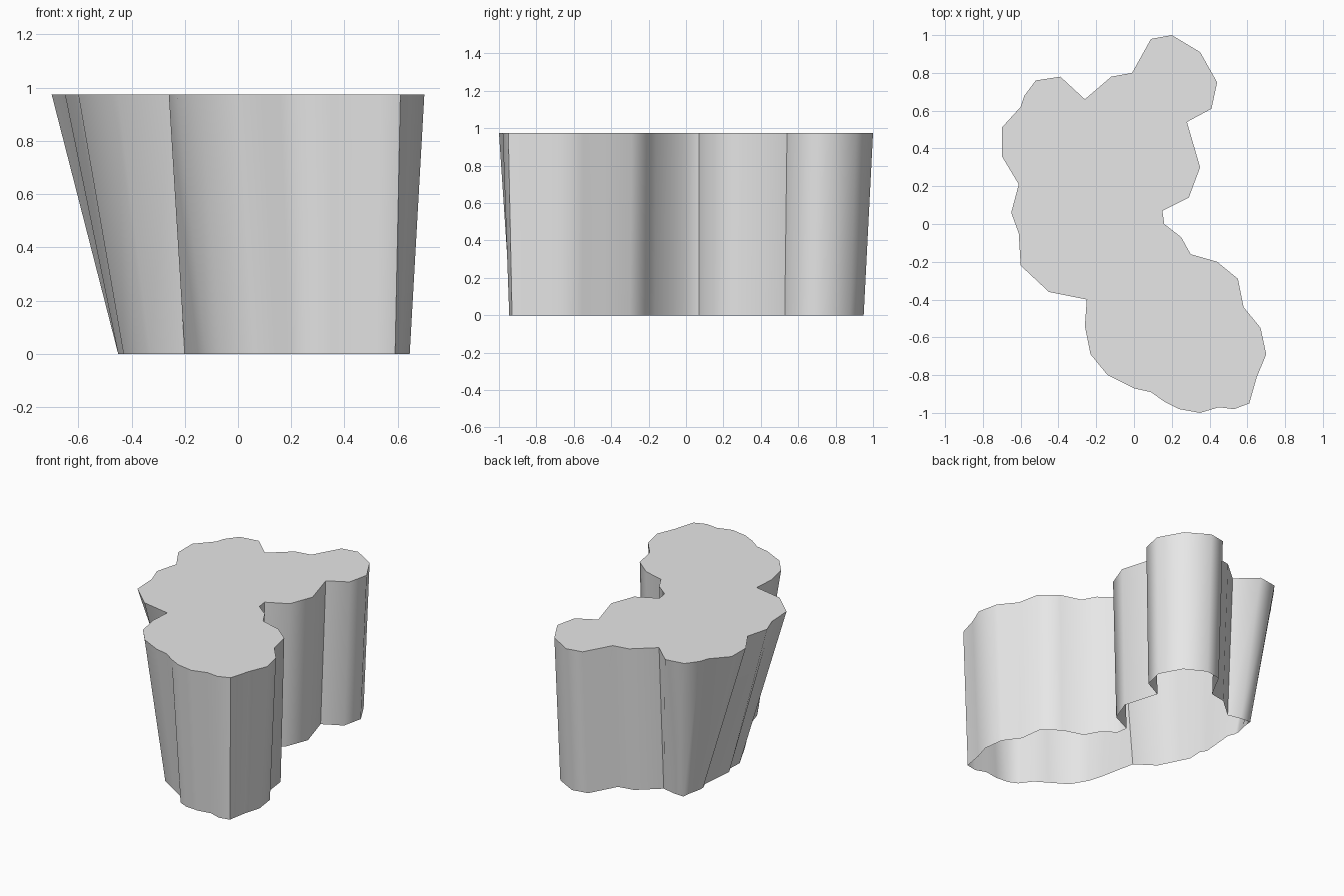
import bpy
import bmesh
from math import radians
from mathutils import Vector

cube = bpy.data.objects.get("Cube")
if cube:
    bpy.data.objects.remove(cube, do_unlink=True)

HEIGHT = 0.975

# Rim outline of the plateau, clockwise from the left front
RIM = [
    (-.6, -.22), (-.61, -.05), (-.65, .06), (-.61, .21), (-.7, .36), (-.7, .51),
    (-.6, .62), (-.58, .68), (-.52, .76), (-.39, .78), (-.26, .66), (-.12, .78),
    (-.01, .8), (.09, .98), (.2, 1), (.35, .91), (.44, .75), (.41, .61),
    (.28, .54), (.35, .3), (.29, .14), (.15, .07), (.16, 0), (.25, -.07),
    (.3, -.16), (.44, -.2), (.55, -.29), (.58, -.44), (.67, -.55), (.7, -.69),
    (.65, -.81), (.61, -.95), (.53, -.98), (.45, -.97), (.35, -1), (.24, -.98),
    (.16, -.94), (.09, -.89), (0, -.87), (-.14, -.8), (-.23, -.69), (-.26, -.54),
    (-.25, -.4), (-.45, -.36),
]

# Inward shift of the foot at some rim points; the points between are blended
LEAN = {
    0: (.17, .26), 2: (.2, .12), 3: (.18, .2), 4: (.25, .1), 5: (.25, -.02),
    6: (.16, -.08), 7: (.15, -.1), 9: (.04, -.15), 10: (0, -.05),
    14: (-.01, -.05), 16: (-.03, -.02), 21: (-.03, 0), 26: (-.02, -.01),
    29: (-.055, 0), 31: (-.02, .02), 34: (0, .065), 36: (.04, .04),
    38: (.06, .1), 40: (.11, .1), 41: (.11, .05), 42: (.05, .15), 43: (.12, .2),
}


def lean_at(index):
    """Blend the foot shift between the nearest keyed rim points."""
    before = max(key for key in LEAN if key <= index)
    after = min((key for key in LEAN if key >= index), default=before)
    if before == after:
        return Vector(LEAN[before])
    blend = (index - before) / (after - before)
    return Vector(LEAN[before]).lerp(Vector(LEAN[after]), blend)


def make_material(name, colour):
    material = bpy.data.materials.new(name)
    material.use_nodes = True
    material.diffuse_color = colour
    shader = next(n for n in material.node_tree.nodes if n.type == "BSDF_PRINCIPLED")
    shader.inputs["Base Color"].default_value = colour
    return material


def build_plateau(name, material):
    """Flat top with leaning cliff walls, left open underneath."""
    bm = bmesh.new()
    top, foot = [], []
    for index, point in enumerate(RIM):
        rim = Vector(point)
        base = rim + lean_at(index)
        top.append(bm.verts.new((rim.x, rim.y, HEIGHT)))
        foot.append(bm.verts.new((base.x, base.y, 0)))

    # Cliff walls
    count = len(RIM)
    for index in range(count):
        after = (index + 1) % count
        bm.faces.new((top[index], top[after], foot[after], foot[index]))

    # Flat top
    bm.faces.new(list(reversed(top)))
    bm.normal_update()

    mesh = bpy.data.meshes.new(name)
    bm.to_mesh(mesh)
    bm.free()
    mesh.materials.append(material)
    plateau = bpy.data.objects.new(name, mesh)
    bpy.context.collection.objects.link(plateau)
    return plateau


grey = make_material("plain grey", (0.8, 0.8, 0.8, 1))
plateau = build_plateau("plateau", grey)

# Smooth rounded lobes, sharp rim and clefts
bpy.ops.object.select_all(action="DESELECT")
plateau.select_set(True)
bpy.context.view_layer.objects.active = plateau
bpy.ops.object.shade_smooth_by_angle(angle=radians(60))
